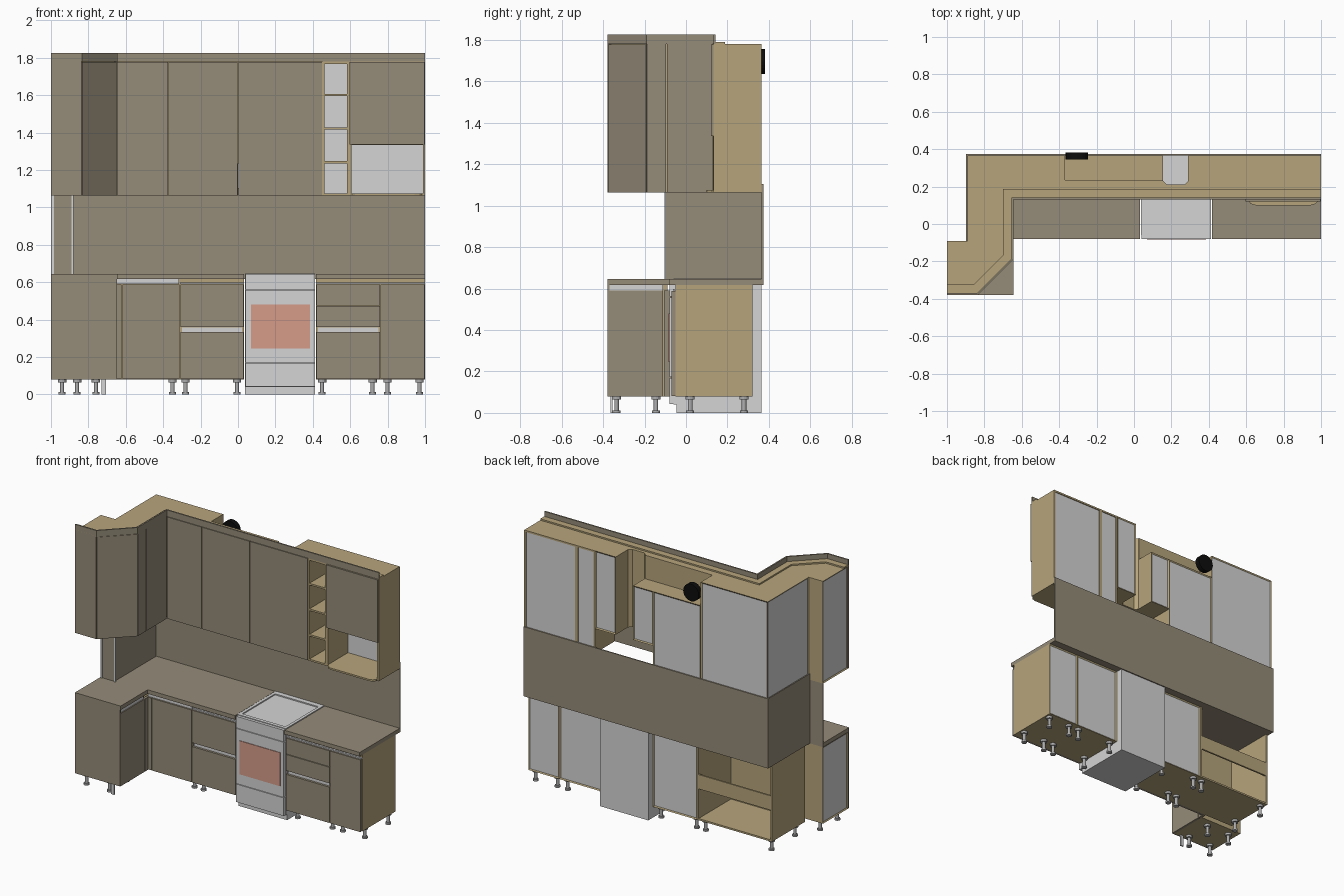
import bpy
import bmesh
from mathutils import Matrix, Vector

default_cube = bpy.data.objects.get("Cube")
if default_cube:
    bpy.data.objects.remove(default_cube, do_unlink=True)


def material(name, *rgb):
    mat = bpy.data.materials.new(name)
    mat.use_nodes = True
    mat.diffuse_color = (*rgb, 1)
    mat.node_tree.nodes["Principled BSDF"].inputs["Base Color"].default_value = (*rgb, 1)
    return mat


TAUPE = material("taupe front", .30, .26, .19)
WOOD = material("tan board", .47, .375, .20)
GREY = material("light grey", .66, .66, .66)
METAL = material("leg metal", .42, .42, .43)
GLASS = material("oven glass red", .67, .33, .25)
BLACK = material("duct black", .004, .004, .004)

# Shared levels and planes
FLOOR_GAP, BASE_TOP, COUNTER = .08, .617, .645
GRIP = .59
HANG, HEAD, CROWN = 1.063, 1.78, 1.825
WALL, LEFT_WALL, END_WALL, STEP = .365, -.89, -1, -.09
BASE_FRONT, BASE_BACK = -.05, .32
UPPER_FRONT = .15
BOARD = .012


def finish(name, bm, *mats):
    bmesh.ops.recalc_face_normals(bm, faces=bm.faces)
    mesh = bpy.data.meshes.new(name)
    bm.to_mesh(mesh)
    bm.free()
    for mat in mats:
        mesh.materials.append(mat)
    obj = bpy.data.objects.new(name, mesh)
    bpy.context.collection.objects.link(obj)
    return obj


def is_back(face):
    n, c = face.normal, face.calc_center_median()
    return (n.y > .9 and c.y > .25) or (n.x < -.9 and c.x < -.85)


def prism(name, plan, low, high, mat, backed=False):
    """Extrude a plan outline upwards, optionally with recessed grey back boards."""
    bm = bmesh.new()
    base = bm.faces.new([bm.verts.new((x, y, low)) for x, y in plan])
    top = bmesh.ops.extrude_face_region(bm, geom=[base])["geom"]
    verts = [v for v in top if isinstance(v, bmesh.types.BMVert)]
    bmesh.ops.translate(bm, verts=verts, vec=(0, 0, high - low))
    bmesh.ops.recalc_face_normals(bm, faces=bm.faces)
    if backed:
        backs = [f for f in bm.faces if is_back(f)]
        bmesh.ops.inset_individual(bm, faces=backs, thickness=BOARD, depth=-.006)
        for face in backs:
            face.material_index = 1
    return finish(name, bm, mat, GREY)


def box(name, x, y, z, mat, backed=False):
    plan = [(x[0], y[0]), (x[1], y[0]), (x[1], y[1]), (x[0], y[1])]
    return prism(name, plan, z[0], z[1], mat, backed)


def shell(name, x, y, z, sides):
    """Open cabinet from separate boards; the back board is grey."""
    for side in sides.split():
        span = {"x": x, "y": y, "z": z}
        axis, end = {"left": ("x", 1), "right": ("x", 0), "front": ("y", 0),
                     "back": ("y", 1), "top": ("z", 1), "bottom": ("z", 0)}[side]
        edge = span[axis][end]
        span[axis] = (edge - BOARD, edge) if end else (edge, edge + BOARD)
        if side == "back":
            span = {"x": (x[0] + BOARD, x[1] - BOARD), "y": (edge - BOARD, edge - .006),
                    "z": (z[0] + BOARD, z[1] - BOARD)}
        box(f"{name}_{side}", span["x"], span["y"], span["z"], GREY if side == "back" else WOOD)


def offset(path, dist):
    """Mitred copy of a path, moved towards its right-hand side."""
    pts = [Vector(p) for p in path]
    dirs = [(b - a).normalized() for a, b in zip(pts, pts[1:])]
    result = []
    for i, p in enumerate(pts):
        a, b = dirs[max(i - 1, 0)], dirs[min(i, len(dirs) - 1)]
        na, nb = Vector((a.y, -a.x)), Vector((b.y, -b.x))
        result.append(p + (na + nb) * dist / (1 + na.dot(nb)))
    return [tuple(p) for p in result]


def strip(name, path, thick, low, high, mat):
    prism(name, path + offset(path, thick)[::-1], low, high, mat)


def front(name, x, z, y=BASE_FRONT, mat=TAUPE):
    """Door or drawer front with a narrow reveal all round."""
    gap = .002
    box(name, (x[0] + gap, x[1] - gap), (y - .02, y), (z[0] + gap, z[1] - gap), mat)


# Base cabinets in the main run
BASE_Y, BASE_Z = (BASE_FRONT, BASE_BACK), (FLOOR_GAP, BASE_TOP)
CORNER, DRAWERS_A, DRAWERS_B, END_UNIT = (LEFT_WALL, -.31), (-.31, .032), (.418, .76), (.76, 1)
for name, x in (("drawer_unit_right", DRAWERS_A), ("drawer_unit_left", DRAWERS_B),
                ("end_unit", END_UNIT)):
    box(name, x, BASE_Y, BASE_Z, WOOD, backed=True)
shell("corner_unit", CORNER, BASE_Y, BASE_Z, "left right front bottom")
box("corner_back_rail", CORNER, (BASE_BACK - BOARD, BASE_BACK), (.3, .4), WOOD)

# Base fronts and grip channels
MID_GRIP = (.335, .358)
front("corner_door", (-.62, -.31), (FLOOR_GAP, GRIP))
front("corner_filler", (-.65, -.62), (FLOOR_GAP, GRIP))
front("end_door", END_UNIT, (FLOOR_GAP, GRIP))
box("corner_grip", (-.655, -.315), (BASE_FRONT - .012, BASE_FRONT), (GRIP, BASE_TOP), GREY)
for x in (DRAWERS_A, DRAWERS_B):
    front("lower_drawer", x, (FLOOR_GAP, MID_GRIP[0]))
    box("middle_grip", (x[0] + .01, x[1] - .01), (BASE_FRONT - .008, BASE_FRONT), MID_GRIP, GREY)
front("upper_drawer", DRAWERS_A, (MID_GRIP[1], GRIP))
front("middle_drawer", DRAWERS_B, (MID_GRIP[1], .475))
front("top_drawer", DRAWERS_B, (.475, GRIP))
for x in (DRAWERS_A, DRAWERS_B, END_UNIT):
    box("top_grip", x, (BASE_FRONT - .012, BASE_FRONT), (GRIP, GRIP + .009), GREY)

# Base wing on the right-hand wall
WING_FACE = -.665
box("wing_unit", (END_WALL, WING_FACE), (-.37, STEP), BASE_Z, WOOD, backed=True)
box("wing_end_panel", (END_WALL, -.648), (-.38, -.37), BASE_Z, TAUPE)
box("wing_door", (WING_FACE, -.648), (-.369, -.11), (FLOOR_GAP, GRIP), TAUPE)
box("wing_filler", (WING_FACE, -.648), (-.107, BASE_FRONT), (FLOOR_GAP, GRIP), TAUPE)
box("wing_grip", (WING_FACE, -.655), (-.369, -.11), (GRIP, BASE_TOP), GREY)

# Worktops
EDGE = -.08
prism("worktop_corner", [(END_WALL, -.38), (-.645, -.38), (-.645, EDGE), (.032, EDGE),
                         (.032, WALL), (LEFT_WALL, WALL), (LEFT_WALL, STEP), (END_WALL, STEP)],
      BASE_TOP, COUNTER, TAUPE)
box("worktop_end", (.418, 1), (EDGE, WALL), (BASE_TOP, COUNTER), TAUPE)

# Wall panels
PANEL_Z = (BASE_TOP, 1.105)
box("back_panel", (LEFT_WALL, 1), (WALL, WALL + .008), PANEL_Z, TAUPE)
box("side_panel", (LEFT_WALL - .008, LEFT_WALL), (STEP, WALL + .008), PANEL_Z, TAUPE)
box("step_panel", (END_WALL, LEFT_WALL), (STEP - .008, STEP), (COUNTER, HANG), TAUPE)
for x in (-.99, -.885):
    box("corner_trim", (x - .006, x + .006), (STEP - .014, STEP - .007), (COUNTER, HANG), GREY)

# Cooker
COOKER = (.037, .413)
box("cooker_body", COOKER, (-.06, WALL), (.04, COUNTER - .005), GREY)
box("cooker_plinth", COOKER, (-.045, WALL), (0, .04), GREY)
for name, z in (("cooker_drawer", (.04, .17)), ("cooker_door", (.17, .56)),
                ("cooker_controls", (.56, COUNTER))):
    front(name, COOKER, z, y=-.06, mat=GREY)
box("oven_window", (.07, .385), (-.084, -.079), (.245, .48), GLASS)
for x in ((COOKER[0], .057), (.393, COOKER[1])):
    box("hob_side_rim", x, (-.06, WALL), (COUNTER - .005, COUNTER + .003), GREY)
for y in ((-.06, -.035), (.33, WALL)):
    box("hob_cross_rim", (.057, .393), y, (COUNTER - .005, COUNTER + .003), GREY)

# Closed wall cabinets
UPPER_Z, LOW_TOP, HOOD_Z, RISER = (HANG, HEAD), 1.615, 1.235, .235
prism("corner_wall_unit", [(LEFT_WALL, WALL), (-.37, WALL), (-.37, UPPER_FRONT),
                           (-.66, UPPER_FRONT), (-.66, STEP), (LEFT_WALL, STEP)],
      HANG, HEAD, WOOD, backed=True)
prism("angled_wall_unit", [(END_WALL, STEP), (END_WALL, -.365), (-.84, -.365),
                           (-.66, -.185), (-.66, STEP)], HANG, HEAD, WOOD, backed=True)
box("duct_unit_front", (-.37, 0), (UPPER_FRONT, RISER), UPPER_Z, WOOD)
box("duct_unit_rear", (-.37, 0), (RISER, WALL), (HANG, LOW_TOP), WOOD, backed=True)

# Hood cabinet with a rounded pipe notch
NOTCH_L, NOTCH_R, NOTCH_Y, ROUND = .29, .155, .21, .02
prism("hood_unit", [(0, UPPER_FRONT), (.45, UPPER_FRONT), (.45, WALL), (NOTCH_L, WALL),
                    (NOTCH_L, NOTCH_Y + ROUND), (NOTCH_L - ROUND, NOTCH_Y),
                    (NOTCH_R + ROUND, NOTCH_Y), (NOTCH_R, NOTCH_Y + ROUND),
                    (NOTCH_R, RISER), (0, RISER)], HOOD_Z, HEAD, WOOD, backed=True)
box("hood_unit_rear", (0, NOTCH_R), (RISER, WALL), (HOOD_Z, LOW_TOP), WOOD, backed=True)

# Open shelf unit and niche unit
SHELVES, NICHE, OPEN_Y = (.45, .595), (.595, 1), (.132, WALL)
OPEN_SIDES = "left right top bottom back"
shell("shelf_unit", SHELVES, OPEN_Y, UPPER_Z, OPEN_SIDES)
for level in range(1, 4):
    z = HANG + level * (HEAD - HANG) / 4
    box("shelf", (SHELVES[0] + BOARD, SHELVES[1] - BOARD), (OPEN_Y[0], WALL - BOARD),
        (z - BOARD / 2, z + BOARD / 2), WOOD)
shell("niche_unit", NICHE, OPEN_Y, UPPER_Z, OPEN_SIDES)
box("niche_top", (NICHE[0] + BOARD, NICHE[1] - BOARD), (.14, WALL - BOARD),
    (1.335, 1.335 + BOARD), WOOD)
prism("niche_bow_shelf", [(.61, .14), (.61, .125), (.625, .107), (.65, .1),
                          (.945, .1), (.97, .107), (.985, .125), (.985, .14)],
      HANG, HANG + BOARD, WOOD)

# Wall cabinet doors
for name, x in (("corner_wall_door", (-.645, -.373)), ("duct_door", (-.373, 0)),
                ("hood_door", (0, .45))):
    front(name, x, UPPER_Z, y=UPPER_FRONT)
front("niche_door", NICHE, (1.335, HEAD), y=.14)
box("wing_wall_door", (-.66, -.645), (-.092, .128), UPPER_Z, TAUPE)
box("wing_wall_filler", (-.66, -.645), (-.188, -.096), UPPER_Z, TAUPE)
strip("angled_door", [(-.647, -.192), (-.832, -.375)], .015, HANG, HEAD - .002, TAUPE)
box("end_wall_panel", (END_WALL, -.836), (-.378, -.363), UPPER_Z, TAUPE)

# Crown moulding
crown = [(1, .132), (-.645, .132), (-.645, -.19), (-.834, -.379), (END_WALL, -.379)]
strip("crown_face", crown, .01, HEAD, CROWN, TAUPE)
strip("crown_base", crown, .055, HEAD, HEAD + .01, WOOD)

# Extractor duct
bm = bmesh.new()
turn = Matrix.Translation((-.305, .363, 1.695)) @ Matrix.Rotation(1.5708, 4, "X")
bmesh.ops.create_cone(bm, cap_ends=True, segments=24, radius1=.06, radius2=.06,
                      depth=.036, matrix=turn)
finish("extractor_duct", bm, BLACK)


# Adjustable legs
def leg(x, y):
    bm = bmesh.new()
    for radius, low, high in ((.019, 0, .012), (.011, .012, .064), (.022, .064, FLOOR_GAP)):
        bmesh.ops.create_cone(bm, cap_ends=True, segments=12, radius1=radius, radius2=radius,
                              depth=high - low, matrix=Matrix.Translation((x, y, (low + high) / 2)))
    finish("leg", bm, METAL)


for y in (.02, .28):
    for x in (-.86, -.35, -.28, -.005, .45, .72, .8, .97):
        leg(x, y)
for y in (-.335, -.145):
    for x in (-.94, -.76):
        leg(x, y)
box("plinth_clip", (-.73, -.705), (-.365, -.355), (0, FLOOR_GAP), GREY)
